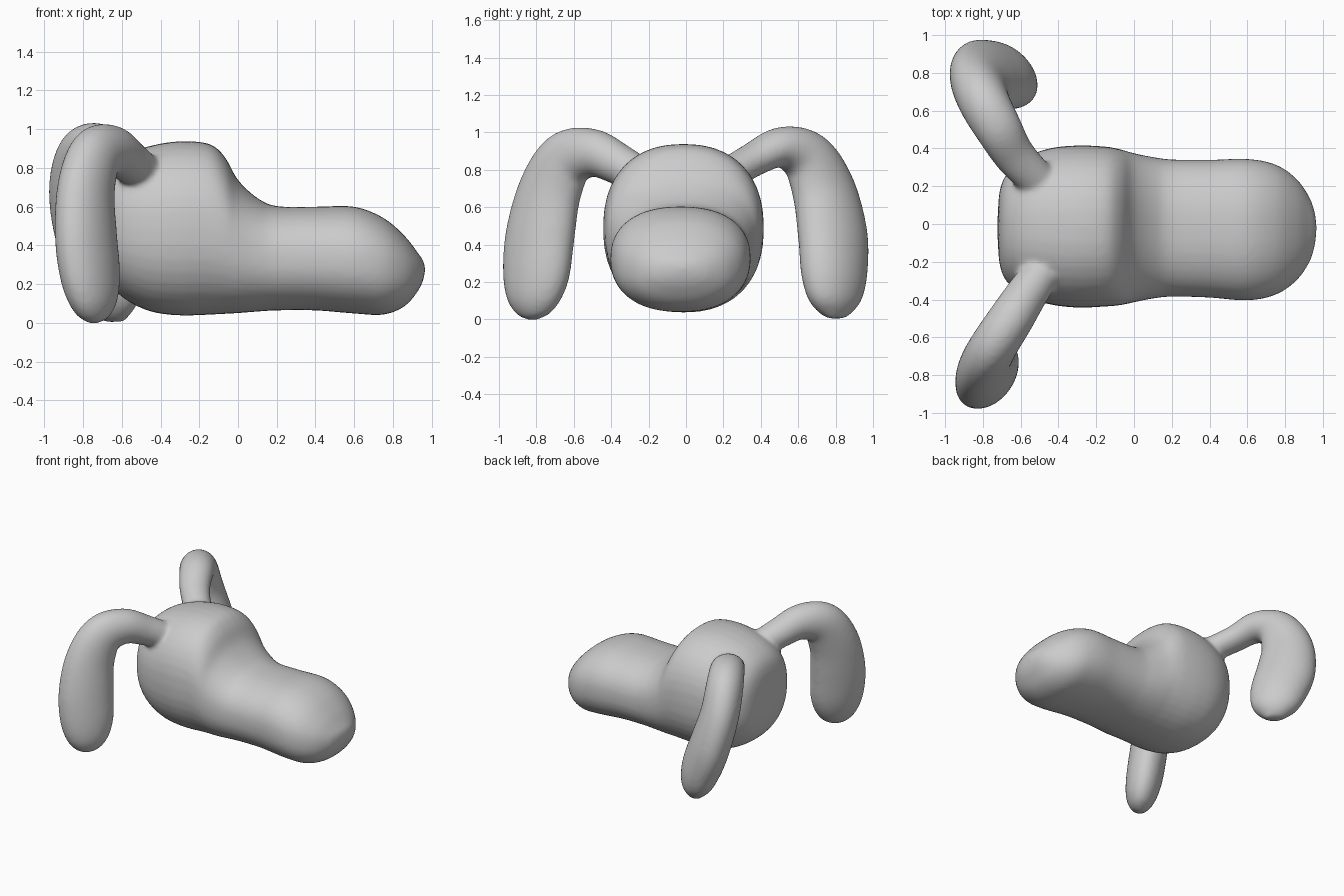
import bpy, bmesh, math
from mathutils import Vector

if "Cube" in bpy.data.objects:
    bpy.data.objects.remove(bpy.data.objects["Cube"])

SIDES, STEPS = 40, 6


def spline(rows):
    """Catmull-Rom interpolation through rows of numbers."""
    pts = [Vector(r) for r in rows]
    out = []
    for i in range(len(pts) - 1):
        b, c = pts[i], pts[i + 1]
        a = pts[i - 1] if i else b * 2 - c
        d = pts[i + 2] if i + 2 < len(pts) else c * 2 - b
        for k in range(STEPS):
            t = k / STEPS
            out.append(0.5 * (2 * b + (c - a) * t + (2 * a - 5 * b + 4 * c - d) * t * t
                              + (3 * b - a - 3 * c + d) * t ** 3))
    return out + [pts[-1]]


def loft(name, rings, power):
    """Skin superellipse rings given as (centre, axis u, axis v)."""
    bm = bmesh.new()
    loops = []
    for c, u, v in rings:
        loop = []
        for k in range(SIDES):
            a = 2 * math.pi * k / SIDES
            ca, sa = math.cos(a), math.sin(a)
            loop.append(bm.verts.new(
                c + u * math.copysign(abs(ca) ** (2 / power), ca)
                + v * math.copysign(abs(sa) ** (2 / power), sa)))
        loops.append(loop)
    for p, q in zip(loops, loops[1:]):
        for k in range(SIDES):
            j = (k + 1) % SIDES
            bm.faces.new((p[k], p[j], q[j], q[k]))
    bm.faces.new(loops[0])
    bm.faces.new(loops[-1])
    bmesh.ops.recalc_face_normals(bm, faces=bm.faces)
    mesh = bpy.data.meshes.new(name)
    bm.to_mesh(mesh)
    bm.free()
    ob = bpy.data.objects.new(name, mesh)
    bpy.context.collection.objects.link(ob)
    return ob


def ear(name, rows, normal):
    """Rows: x, y, z, half thickness, half width; normal faces across the bend."""
    pts = spline(rows)
    rings = []
    for i, p in enumerate(pts):
        t = (pts[min(i + 1, len(pts) - 1)] - pts[max(i - 1, 0)])
        t = Vector(t[:3]).normalized()
        n = Vector(normal)
        n = (n - t * n.dot(t)).normalized()
        rings.append((Vector(p[:3]), n * p[3], t.cross(n) * p[4]))
    return loft(name, rings, 2)


# Head and muzzle: x, bottom z, top z, y min, y max
sections = [
    (-0.722, 0.46, 0.58, -0.08, 0.04), (-0.71, 0.32, 0.71, -0.22, 0.18),
    (-0.67, 0.21, 0.80, -0.31, 0.27), (-0.58, 0.12, 0.87, -0.38, 0.35),
    (-0.45, 0.058, 0.915, -0.425, 0.40), (-0.30, 0.038, 0.938, -0.443, 0.416),
    (-0.15, 0.042, 0.925, -0.437, 0.41), (-0.07, 0.046, 0.86, -0.43, 0.395),
    (0.0, 0.05, 0.738, -0.415, 0.375), (0.10, 0.058, 0.645, -0.395, 0.355),
    (0.20, 0.064, 0.603, -0.385, 0.342), (0.40, 0.064, 0.60, -0.39, 0.34),
    (0.60, 0.048, 0.60, -0.405, 0.345), (0.75, 0.042, 0.543, -0.375, 0.315),
    (0.86, 0.085, 0.45, -0.30, 0.24), (0.93, 0.165, 0.36, -0.20, 0.14),
    (0.958, 0.225, 0.32, -0.11, 0.06), (0.966, 0.265, 0.29, -0.04, 0.0),
]
head = loft("dog_head", [
    (Vector((x, (l + r) / 2, (b + t) / 2)), Vector((0, (r - l) / 2, 0)), Vector((0, 0, (t - b) / 2)))
    for x, b, t, l, r in spline(sections)], 2.3)

# Ears: arch out of the skull, then hang down
ear_a = ear("ear_a", [
    (-0.46, -0.22, 0.75, .10, .10), (-0.56, -0.36, 0.83, .11, .11),
    (-0.65, -0.50, 0.89, .12, .13), (-0.74, -0.64, 0.85, .125, .16),
    (-0.785, -0.73, 0.68, .13, .185), (-0.785, -0.78, 0.45, .135, .205),
    (-0.765, -0.80, 0.25, .13, .20), (-0.75, -0.815, 0.12, .11, .165),
    (-0.745, -0.82, 0.04, .075, .11), (-0.745, -0.82, 0.005, .035, .05),
    (-0.745, -0.82, -0.004, .01, .01)], (0.8, -0.56, 0))
ear_b = ear("ear_b", [
    (-0.50, 0.22, 0.77, .10, .09), (-0.63, 0.36, 0.855, .11, .09),
    (-0.72, 0.51, 0.92, .125, .11), (-0.795, 0.65, 0.86, .135, .15),
    (-0.815, 0.74, 0.68, .14, .19), (-0.765, 0.785, 0.45, .145, .215),
    (-0.69, 0.79, 0.25, .14, .205), (-0.645, 0.79, 0.12, .115, .17),
    (-0.625, 0.79, 0.045, .075, .11), (-0.615, 0.79, 0.012, .035, .05),
    (-0.615, 0.79, 0.003, .01, .01)], (0.76, 0.65, 0))

# Fuse everything into one soft skin
for ob in (head, ear_a, ear_b):
    ob.select_set(True)
bpy.context.view_layer.objects.active = head
bpy.ops.object.join()
remesh = head.modifiers.new("fuse", "REMESH")
remesh.mode = "VOXEL"
remesh.voxel_size = 0.014
remesh.use_smooth_shade = True
soften = head.modifiers.new("soften", "SMOOTH")
soften.factor = 0.5
soften.iterations = 14
bpy.ops.object.shade_smooth()
